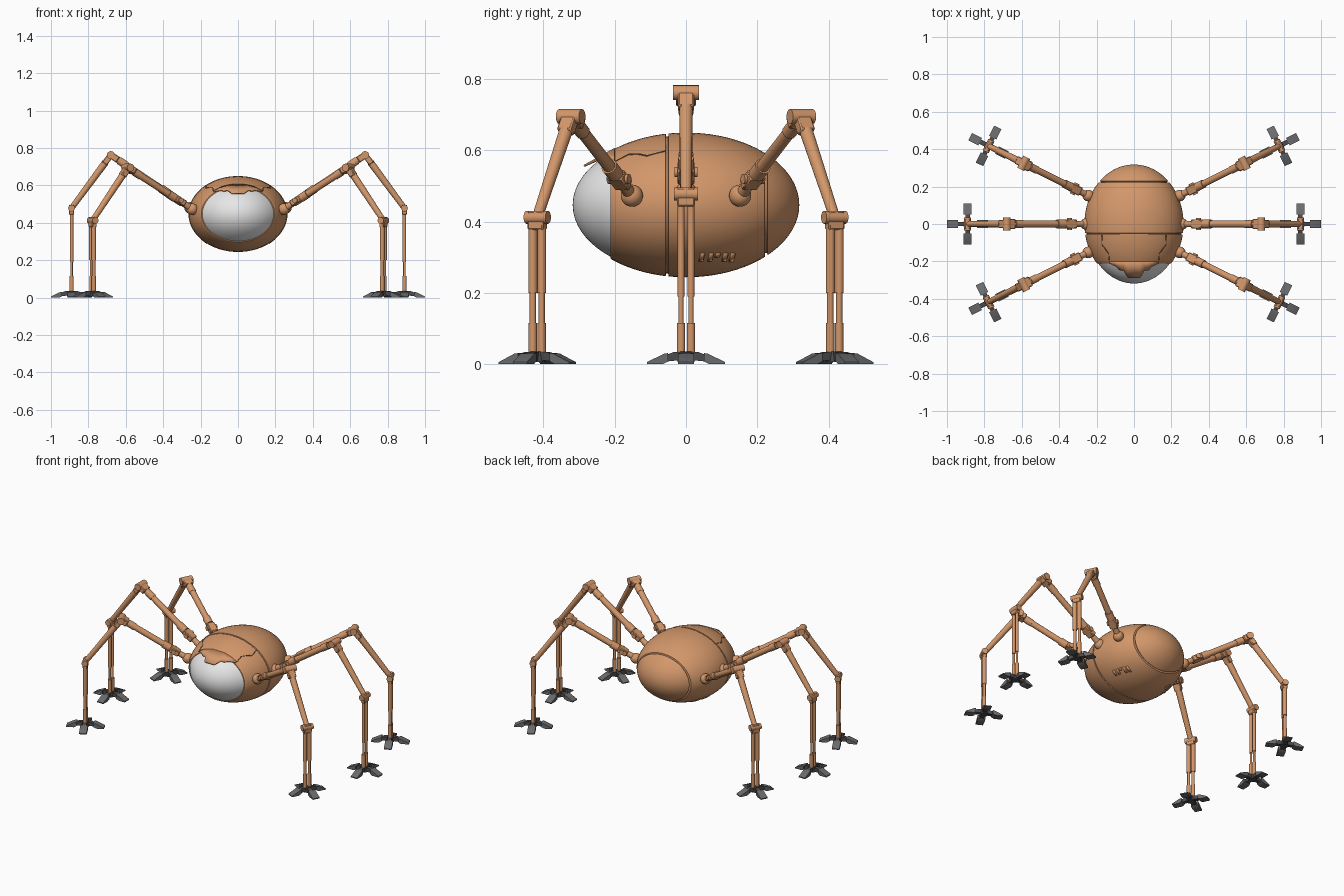
import bpy, bmesh, math
from mathutils import Vector, Matrix

if "Cube" in bpy.data.objects:
    bpy.data.objects.remove(bpy.data.objects["Cube"])


def material(name, r, g, b):
    m = bpy.data.materials.new(name)
    m.use_nodes = True
    m.diffuse_color = (r, g, b, 1)
    m.node_tree.nodes["Principled BSDF"].inputs["Base Color"].default_value = (r, g, b, 1)
    return m


ORANGE = material("copper orange", 0.65, 0.31, 0.145)
SEAM = material("seam brown", 0.2, 0.09, 0.04)
WHITE = material("window white", 0.8, 0.8, 0.8)
GREY = material("foot grey", 0.15, 0.15, 0.155)
DARK = material("toe link grey", 0.07, 0.07, 0.075)

CENTRE = Vector((0, 0, 0.447))
RX, RY, RZ = 0.265, 0.318, 0.203


def finish(name, bm, mat, bevel=0):
    bmesh.ops.recalc_face_normals(bm, faces=bm.faces)
    me = bpy.data.meshes.new(name)
    bm.to_mesh(me)
    bm.free()
    me.materials.append(mat)
    me.shade_smooth()
    me.set_sharp_from_angle(angle=math.radians(32))
    ob = bpy.data.objects.new(name, me)
    bpy.context.scene.collection.objects.link(ob)
    if bevel:
        mod = ob.modifiers.new("bevel", "BEVEL")
        mod.width, mod.segments = bevel, 1
    return ob


def rod(name, a, b, r1, r2=None, mat=ORANGE):
    """Round bar from a to b."""
    bm = bmesh.new()
    d = b - a
    mtx = Matrix.Translation((a + b) / 2) @ d.to_track_quat('Z', 'Y').to_matrix().to_4x4()
    bmesh.ops.create_cone(bm, cap_ends=True, segments=20, radius1=r1,
                          radius2=r2 or r1, depth=d.length, matrix=mtx)
    return finish(name, bm, mat)


def block(name, a, b, side, width, thick):
    """Box from a to b, measured across along the side vector."""
    d = (b - a).normalized()
    rot = Matrix((side, d, side.cross(d))).transposed().to_4x4()
    size = Matrix.Diagonal((width, (b - a).length, thick, 1))
    bm = bmesh.new()
    bmesh.ops.create_cube(bm, size=1, matrix=Matrix.Translation((a + b) / 2) @ rot @ size)
    return finish(name, bm, ORANGE, 0.004)


def prism(name, outline, place, half, mat):
    """Outline in the radial/vertical plane, extruded sideways."""
    bm = bmesh.new()
    ends = [[bm.verts.new(place(r, z, s)) for r, z in outline] for s in (-half, half)]
    for e in ends:
        bm.faces.new(e)
    n = len(outline)
    for i in range(n):
        j = (i + 1) % n
        bm.faces.new((ends[0][i], ends[0][j], ends[1][j], ends[1][i]))
    return finish(name, bm, mat)


def shell(name, profile, mat, sx=RX, sz=RZ, n=64):
    """Elliptical rings along y; profile holds (y, scale) pairs."""
    bm = bmesh.new()
    rings = []
    for y, k in profile:
        rings.append([bm.verts.new((sx * k * math.cos(t), y, CENTRE.z + sz * k * math.sin(t)))
                      for t in (2 * math.pi * i / n for i in range(n))])
    for p, q in zip(rings, rings[1:]):
        for i in range(n):
            j = (i + 1) % n
            bm.faces.new((p[i], p[j], q[j], q[i]))
    bmesh.ops.remove_doubles(bm, verts=bm.verts, dist=1e-5)
    return finish(name, bm, mat)


def ring_scale(y):
    return math.sqrt(max(0, 1 - (y / RY) ** 2))


def arc(y0, y1, n):
    """Profile points along the egg, spaced evenly by angle."""
    a0, a1 = math.asin(y0 / RY), math.asin(y1 / RY)
    ys = [RY * math.sin(a0 + (a1 - a0) * i / n) for i in range(n + 1)]
    return [(y, ring_scale(y)) for y in ys]


def groove(y):
    k = ring_scale(y) - 0.04
    return [(y - 0.003, k), (y + 0.003, k)]


def top_z(x, y):
    return CENTRE.z + RZ * math.sqrt(max(0, 1 - (x / RX) ** 2 - (y / RY) ** 2))


# Body shell with recessed window rim and two panel seams
FRONT, SEAM_A, SEAM_B, GAP = -0.212, -0.053, 0.225, 0.004
rim = ring_scale(FRONT)
shell("body_shell",
      [(FRONT + 0.03, rim - 0.06), (FRONT, rim - 0.035), (FRONT, rim - 0.008)]
      + arc(FRONT + 0.004, SEAM_A - GAP, 12) + groove(SEAM_A)
      + arc(SEAM_A + GAP, SEAM_B - GAP, 18) + groove(SEAM_B)
      + arc(SEAM_B + GAP, RY, 14), ORANGE)

# Front window dome
shell("front_window", arc(-RY, -0.18, 16), WHITE, RX * 0.965, RZ * 0.96)

# Jagged hood overhanging the window
half_edge = [(0.13, -0.208), (0.095, -0.228), (0.075, -0.246), (0.055, -0.25), (0.033, -0.286)]
edge = [(-x, y) for x, y in half_edge] + [(x, y) for x, y in reversed(half_edge)]
bm = bmesh.new()
rows = []
for x, y in edge:
    base = top_z(x, -0.2)
    rows.append([bm.verts.new((x, -0.2 + (y + 0.2) * f, base + 0.55 * (y + 0.2) * f + 0.001))
                 for f in (0, 0.5, 1)])
for p, q in zip(rows, rows[1:]):
    for i in range(2):
        bm.faces.new((p[i], q[i], q[i + 1], p[i + 1]))
hood = finish("window_hood", bm, ORANGE)
solid = hood.modifiers.new("thickness", "SOLIDIFY")
solid.thickness, solid.offset = 0.006, 0

for s in (-1, 1):
    # Engraved panel line on top
    path = [(0.17, -0.057), (0.172, -0.11), (0.155, -0.13), (0.135, -0.16), (0.132, -0.2)]
    cu = bpy.data.curves.new("panel_line", 'CURVE')
    cu.dimensions = '3D'
    cu.bevel_depth, cu.bevel_resolution = 0.0025, 1
    sp = cu.splines.new('POLY')
    sp.points.add(len(path) - 1)
    for pt, (x, y) in zip(sp.points, path):
        pt.co = (s * x, y, top_z(x, y), 1)
    cu.materials.append(SEAM)
    bpy.context.scene.collection.objects.link(bpy.data.objects.new("panel_line", cu))

    # Slanted vent plates low on the flank
    for y, height in ((0.035, 0.022), (0.06, 0.022), (0.08, 0.01), (0.1, 0.022), (0.12, 0.022)):
        bm = bmesh.new()
        quad = []
        for dy, z in ((0, 0.312 - height), (0.012, 0.312 - height), (0.018, 0.312), (0.006, 0.312)):
            yy = y + dy
            x = RX * math.sqrt(1 - (yy / RY) ** 2 - ((z - CENTRE.z) / RZ) ** 2)
            quad.append(bm.verts.new((s * (x + 0.001), yy, z)))
        bm.faces.new(quad)
        vent = finish("side_vent", bm, ORANGE)
        vent.modifiers.new("thickness", "SOLIDIFY").thickness = 0.006
        vent.modifiers["thickness"].offset = 0


def foot(place):
    """Hub with four sloping toes."""
    rod("foot_hub", place(0, 0.006, 0), place(0, 0.036, 0), 0.024, 0.02, DARK)
    for k in range(4):
        c, s = round(math.cos(k * math.pi / 2)), round(math.sin(k * math.pi / 2))

        def toe(r, z, w):
            return place(r * c - w * s, z, r * s + w * c)
        prism("toe_link", [(0.01, 0.012), (0.01, 0.034), (0.035, 0.034), (0.08, 0.016), (0.07, 0.006)],
              toe, 0.012, DARK)
        prism("toe_pad", [(0.05, 0.008), (0.05, 0.031), (0.06, 0.03), (0.11, 0.006), (0.11, 0), (0.065, 0)],
              toe, 0.022, GREY)


def leg(prefix, hip, azimuth, knee, ankle, thin, split):
    """One leg; knee and ankle are (reach, height) from the hip."""
    out = Vector((math.cos(azimuth), math.sin(azimuth), 0))
    side = Vector((-out.y, out.x, 0))

    def at(r, z, w=0):
        return Vector((hip.x, hip.y, 0)) + out * r + side * w + Vector((0, 0, z))
    K, A = at(*knee), at(*ankle)

    def pin(name, p, r, half):
        rod(prefix + name, p - side * half, p + side * half, r)

    # Hip ball and clevis
    bm = bmesh.new()
    bmesh.ops.create_uvsphere(bm, u_segments=24, v_segments=14, radius=0.031,
                              matrix=Matrix.Translation(hip))
    finish(prefix + "hip_ball", bm, ORANGE)

    def thigh(t):
        return hip.lerp(K, t)
    rod(prefix + "hip_neck", hip, thigh(0.2), 0.019, 0.014)
    block(prefix + "hip_block", thigh(0.13), thigh(0.27), side, 0.048, 0.034)
    pin("hip_pin", thigh(0.21), 0.014, 0.032)
    # Thigh
    rod(prefix + "thigh_collar", thigh(0.27), thigh(0.37), 0.023)
    rod(prefix + "thigh_rod", thigh(0.36), thigh(0.96), 0.018)
    rod(prefix + "thigh_end_collar", thigh(0.8), thigh(0.9), 0.021)
    # Knee
    block(prefix + "knee_block", thigh(0.91), thigh(1.02), side, 0.056, 0.036)
    pin("knee_pin", K, 0.021, 0.036)
    # Shin
    block(prefix + "shin_fork", K, K.lerp(A, 0.16), side, 0.044, 0.032)
    rod(prefix + "shin_rod", K.lerp(A, 0.14), A, 0.019, 0.015)
    # Ankle
    block(prefix + "ankle_block", A + Vector((0, 0, -0.035)), A + Vector((0, 0, 0.018)),
          side, 0.05, 0.028)
    pin("ankle_pin", A, 0.018, 0.034)
    # Twin telescopic struts
    r, zt = ankle
    for w in (-0.014, 0.014):
        rod(prefix + "strut_upper", at(r, split, w), at(r, zt - 0.03, w), thin)
        rod(prefix + "strut_inner", at(r, 0.08, w), at(r, split + 0.01, w), thin * 0.7)
        rod(prefix + "strut_sleeve", at(r, 0.02, w), at(r, 0.115, w), 0.0115)
    foot(lambda q, z, w: at(r + q, z, w))


# Six legs: three each side
tilt = math.radians(26.5)
for sx, label in ((1, "left_"), (-1, "right_")):
    for sy, row in ((-1, "front_"), (0, "middle_"), (1, "back_")):
        a = sy * tilt
        azimuth = math.atan2(math.sin(a), sx * math.cos(a))
        if sy:
            leg(label + row, Vector((sx * 0.245, sy * 0.152, 0.473)), azimuth,
                (0.385, 0.695), (0.595, 0.412), 0.0125, 0.2)
        else:
            leg(label + row, Vector((sx * 0.256, 0, 0.48)), azimuth,
                (0.424, 0.762), (0.634, 0.478), 0.0095, 0.19)
